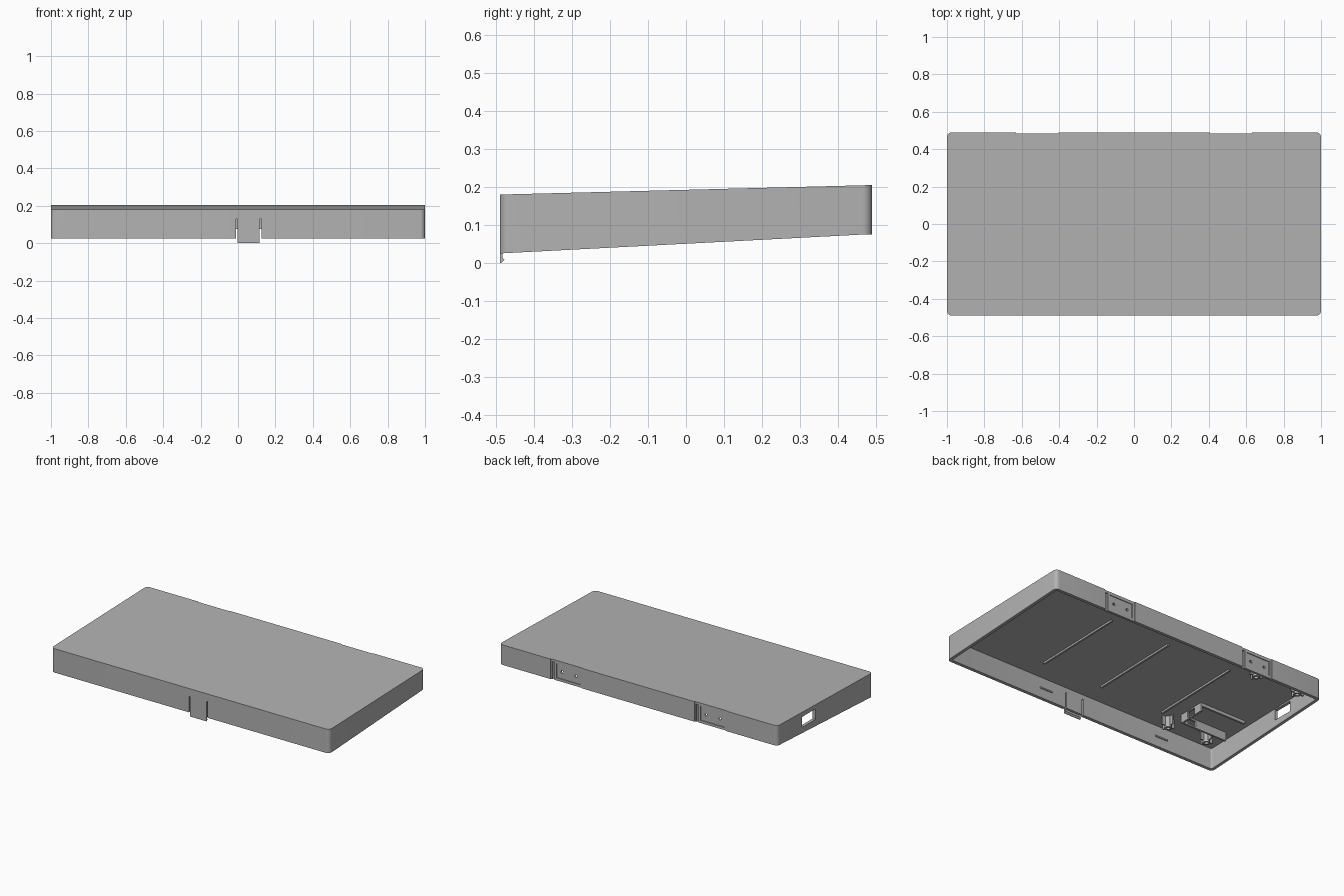
import bpy, bmesh, math
from mathutils import Matrix, Vector

cube = bpy.data.objects.get("Cube")
if cube:
    bpy.data.objects.remove(cube, do_unlink=True)

gray = bpy.data.materials.new("plain gray")
gray.use_nodes = True
gray.diffuse_color = (0.45, 0.45, 0.45, 1)
gray.node_tree.nodes["Principled BSDF"].inputs["Base Color"].default_value = (0.45, 0.45, 0.45, 1)

HX, HY, WALL = 1.0, 0.49, 0.02


def roof(y):
    return 0.18 + 0.025 * (y + HY) / (2 * HY)


def ceiling(y):
    return roof(y) - WALL


def rim(y):
    return min(0.075, 0.025 + 0.05 * (y + HY) / (2 * HY - WALL))


def finish(bm, name):
    bmesh.ops.recalc_face_normals(bm, faces=bm.faces[:])
    mesh = bpy.data.meshes.new(name)
    bm.to_mesh(mesh)
    bm.free()
    mesh.materials.append(gray)
    obj = bpy.data.objects.new(name, mesh)
    bpy.context.collection.objects.link(obj)
    return obj


def add_box(bm, x0, x1, y0, y1, z0, z1):
    m = Matrix.Translation(((x0 + x1) / 2, (y0 + y1) / 2, (z0 + z1) / 2))
    m = m @ Matrix.Diagonal((x1 - x0, y1 - y0, z1 - z0, 1))
    return bmesh.ops.create_cube(bm, size=1, matrix=m)["verts"]


def add_hanging(bm, x0, x1, y0, y1, drop):
    """Block that hangs from the sloping ceiling."""
    for v in add_box(bm, x0, x1, y0, y1, 0, 1):
        v.co.z = ceiling(v.co.y) + (0.008 if v.co.z > 0.5 else -drop)


def cut(obj, bm):
    cutter = finish(bm, "cutter")
    cutter.hide_render = True
    mod = obj.modifiers.new("cut", "BOOLEAN")
    mod.operation = "DIFFERENCE"
    mod.solver = "EXACT"
    mod.object = cutter
    bpy.context.view_layer.objects.active = obj
    bpy.ops.object.modifier_apply(modifier=mod.name)
    bpy.data.objects.remove(cutter, do_unlink=True)


def smooth(obj):
    bpy.ops.object.select_all(action="DESELECT")
    obj.select_set(True)
    bpy.context.view_layer.objects.active = obj
    bpy.ops.object.shade_smooth_by_angle(angle=math.radians(30))


# Shell: rounded rectangle, open below, with sloping roof and rim
def outline(inset, radius, steps=6):
    pts = []
    for i, (sx, sy) in enumerate(((1, 1), (-1, 1), (-1, -1), (1, -1))):
        cx, cy = sx * (HX - inset - radius), sy * (HY - inset - radius)
        for k in range(steps + 1):
            a = math.pi / 2 * (i + k / steps)
            pts.append((cx + radius * math.cos(a), cy + radius * math.sin(a)))
    return pts


bm = bmesh.new()
outer, inner = outline(0, 0.025), outline(WALL, 0.01)
rings = [[bm.verts.new((x, y, height(y))) for x, y in pts]
         for pts, height in ((outer, roof), (outer, rim), (inner, rim), (inner, ceiling))]
for a, b in zip(rings, rings[1:]):
    for i in range(len(a)):
        j = (i + 1) % len(a)
        bm.faces.new((a[i], a[j], b[j], b[i]))
bm.faces.new(rings[0])
bm.faces.new(rings[3])
shell = finish(bm, "shell")

# Hinge recesses, screw holes, side port and latch slots
hinges = (0.405, -0.63)
bm = bmesh.new()
for x in hinges:
    add_box(bm, x, x + 0.225, HY - 0.005, HY + 0.02, 0, 0.3)
cut(shell, bm)
bm = bmesh.new()
for x in hinges:
    add_box(bm, x + 0.015, x + 0.185, HY - 0.010, HY + 0.02, 0.092, 0.185)
    add_box(bm, x + 0.2, x + 0.217, HY - 0.014, HY + 0.02, 0.02, 0.19)
cut(shell, bm)
bm = bmesh.new()
for x in hinges:
    for dx in (0.05, 0.15):
        m = Matrix.Translation((x + dx, HY, 0.137)) @ Matrix.Rotation(math.pi / 2, 4, "X")
        bmesh.ops.create_cone(bm, cap_ends=True, segments=16, radius1=0.009,
                              radius2=0.009, depth=0.08, matrix=m)
add_box(bm, -HX - 0.03, -HX + 0.05, 0.1, 0.235, 0.1, 0.168)
for x in (-0.011, 0.116):
    add_box(bm, x, x + 0.009, -HY - 0.03, -HY + 0.04, -0.01, 0.13)
cut(shell, bm)
smooth(shell)

# Latch tab with a small inward hook
bm = bmesh.new()
profile = ((-HY, 0), (-0.486, 0), (-0.478, 0.009), (-0.483, 0.013), (-0.483, 0.03), (-HY, 0.03))
face = bm.faces.new([bm.verts.new((-0.002, y, z)) for y, z in profile])
ext = bmesh.ops.extrude_face_region(bm, geom=[face])["geom"]
bmesh.ops.translate(bm, verts=[v for v in ext if isinstance(v, bmesh.types.BMVert)],
                    vec=(0.118, 0, 0))
finish(bm, "latch_tab")

# Ceiling ribs
bm = bmesh.new()
for x in (0.4, -0.03, -0.49):
    add_hanging(bm, x - 0.006, x + 0.006, -0.33, 0.275, 0.012)
finish(bm, "ceiling_ribs")

# Snap ridges on the inner front wall
bm = bmesh.new()
for x in (0.27, -0.6):
    add_box(bm, x - 0.045, x + 0.045, -HY + 0.01, -HY + WALL + 0.006, 0.086, 0.095)
finish(bm, "snap_ridges")

# Compartment walls with windows
bm = bmesh.new()
add_hanging(bm, -0.61, -0.598, -0.29, -0.11, 0.055)
compartment_end = finish(bm, "compartment_end")
bm = bmesh.new()
add_box(bm, -0.65, -0.55, -0.23, -0.17, 0.12, 0.16)
cut(compartment_end, bm)
bm = bmesh.new()
add_hanging(bm, -0.93, -0.609, -0.29, -0.278, 0.055)
compartment_side = finish(bm, "compartment_side")
bm = bmesh.new()
add_box(bm, -0.7, -0.64, -0.32, -0.25, 0.12, 0.155)
cut(compartment_side, bm)
bm = bmesh.new()
add_hanging(bm, -0.93, -0.609, -0.122, -0.11, 0.02)
finish(bm, "compartment_low_wall")

# Hollow screw posts with crossed fins
for i, (x, y) in enumerate(((-0.56, -0.36), (-0.84, -0.35), (-0.62, 0.36), (-0.93, 0.36))):
    drop = 0.07 if y < 0 else 0.045
    bm = bmesh.new()
    top, low = ceiling(y) + 0.005, ceiling(y) - drop
    bmesh.ops.create_cone(bm, cap_ends=True, segments=24, radius1=0.022, radius2=0.022,
                          depth=top - low, matrix=Matrix.Translation((x, y, (top + low) / 2)))
    bm.normal_update()
    cap = [f for f in bm.faces if f.normal.z < -0.9]
    bmesh.ops.inset_region(bm, faces=cap, thickness=0.01)
    hole = bmesh.ops.extrude_face_region(bm, geom=cap)["geom"]
    bmesh.ops.delete(bm, geom=cap, context="FACES_ONLY")
    bmesh.ops.translate(bm, verts=[v for v in hole if isinstance(v, bmesh.types.BMVert)],
                        vec=(0, 0, drop * 0.8))
    smooth(finish(bm, f"screw_post_{i + 1}"))
    bm = bmesh.new()
    for s in (-1, 1):
        a, b = sorted((s * 0.018, s * 0.045))
        add_hanging(bm, x + a, x + b, y - 0.004, y + 0.004, drop * 0.85)
        add_hanging(bm, x - 0.004, x + 0.004, y + a, y + b, drop * 0.85)
    finish(bm, f"post_fins_{i + 1}")

# Small pads in the left corners
bm = bmesh.new()
for y in (-0.42, 0.42):
    add_hanging(bm, 0.93, 0.985, y - 0.02, y + 0.02, 0.04)
finish(bm, "corner_pads")
